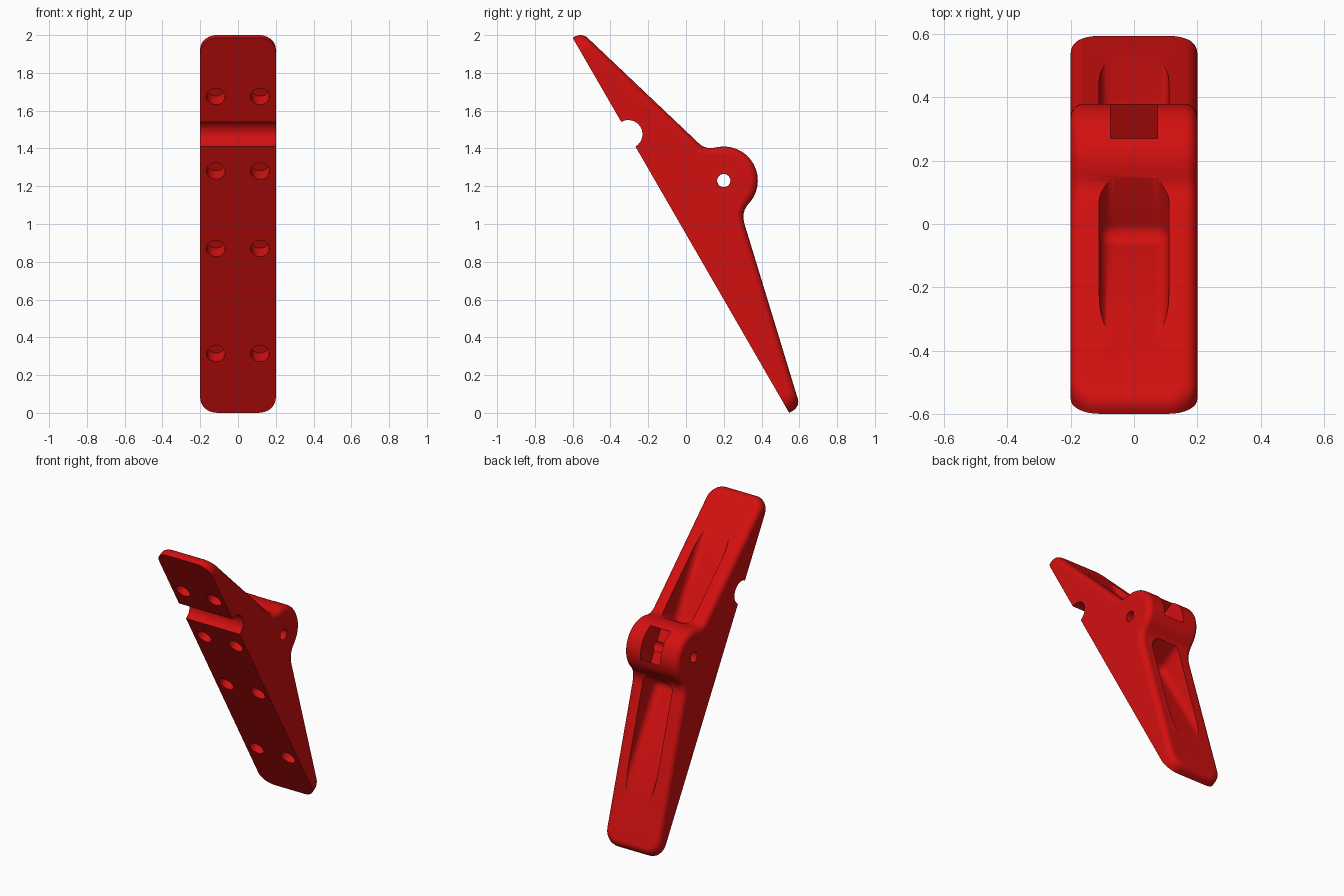
import bpy, bmesh, math
from mathutils import Matrix, Vector

if "Cube" in bpy.data.objects:
    bpy.data.objects.remove(bpy.data.objects["Cube"])

# Local frame: x = width, y = out of the mounting plate, z = along the plate, origin on the pin axis
TILT = Matrix.Translation((0, 0.2, 1.23)) @ Matrix.Rotation(math.radians(30), 4, 'X')
PLATE, HUB_R, W = -0.315, 0.18, 0.2

red = bpy.data.materials.new("red")
red.diffuse_color = (0.65, 0.005, 0.005, 1)
red.use_nodes = True
red.node_tree.nodes["Principled BSDF"].inputs["Base Color"].default_value = red.diffuse_color


def arc(cy, cz, r, a0, a1, n):
    return [(cy + r * math.cos(math.radians(a0 + (a1 - a0) * i / n)),
             cz + r * math.sin(math.radians(a0 + (a1 - a0) * i / n))) for i in range(n + 1)]


def blend(a, b, c, n=6):
    a, b, c = Vector(a), Vector(b), Vector(c)
    return [tuple(a * (1 - t) ** 2 + b * 2 * t * (1 - t) + c * t * t)
            for t in (i / n for i in range(n + 1))]


def make(name, bm):
    bmesh.ops.recalc_face_normals(bm, faces=bm.faces)
    me = bpy.data.meshes.new(name)
    bm.to_mesh(me)
    bm.free()
    ob = bpy.data.objects.new(name, me)
    bpy.context.collection.objects.link(ob)
    return ob


def box(lo, hi, bevel=0):
    bm = bmesh.new()
    bmesh.ops.create_cube(bm, size=1)
    for v in bm.verts:
        v.co = [(l + h) / 2 + c * (h - l) for l, h, c in zip(lo, hi, v.co)]
    if bevel:
        bmesh.ops.bevel(bm, geom=bm.edges[:], offset=bevel, segments=6,
                        profile=0.5, affect='EDGES')
    return make("cutter", bm)


def rod(r, depth, matrix):
    bm = bmesh.new()
    bmesh.ops.create_cone(bm, cap_ends=True, segments=32, radius1=r, radius2=r,
                          depth=depth, matrix=matrix)
    return make("cutter", bm)


# Side profile: back outline from upper end to lower end, then plate with its half-round notch
a = math.degrees(math.atan2(0.172, 0.053))
back = [(-0.258, 1.054)]
back += blend((-0.015, 0.234), (-0.002, 0.189), (0.053, 0.172))
back += arc(0, 0, HUB_R, a, -a, 28)[1:-1]
back += blend((0.053, -0.172), (-0.005, -0.19), (-0.02, -0.254))
back += [(-0.248, -1.238)]
front = [(PLATE, -1.238)] + arc(PLATE, 0.465, 0.075, -90, 90, 16) + [(PLATE, 1.054)]
profile = back + front

bm = bmesh.new()
left = [bm.verts.new((-W, y, z)) for y, z in profile]
right = [bm.verts.new((W, y, z)) for y, z in profile]
bm.faces.new(left)
bm.faces.new(right[::-1])
n = len(profile)
for i in range(n):
    j = (i + 1) % n
    f = bm.faces.new((left[i], right[i], right[j], left[j]))
    f.material_index = 1 if i < len(back) - 1 else 0
bmesh.ops.recalc_face_normals(bm, faces=bm.faces)

# Round the four plan corners, then soften the whole back rim
i0, i1 = 0, len(back) - 1
pairs = [(s[i], s[j]) for s in (left, right) for i, j in ((0, n - 1), (i1, i1 + 1))]
bmesh.ops.bevel(bm, geom=[bm.edges.get(p) for p in pairs], offset=0.09, segments=8,
                profile=0.5, affect='EDGES', clamp_overlap=False)
rim = [e for e in bm.edges if len(e.link_faces) == 2
       and e.link_faces[0].material_index != e.link_faces[1].material_index]
bmesh.ops.bevel(bm, geom=rim, offset=0.04, segments=5, profile=0.5,
                affect='EDGES', clamp_overlap=False)
for f in bm.faces:
    f.material_index = 0
bracket = make("hinge_bracket", bm)
bracket.data.materials.append(red)

# Cutters: pockets above and below the hub, hub slot, pin hole, blind screw holes
cutters = [box((-0.11, -0.18, 0.178), (0.11, 0.35, 1.15), 0.05),
           box((-0.11, -0.18, -1.3), (0.11, 0.35, -0.19), 0.05),
           box((-0.075, 0.018, -0.108), (0.075, 0.3, 0.108)),
           rod(0.035, 1, Matrix.Rotation(math.pi / 2, 4, 'Y'))]
for z in (1.675, 1.28, 0.87, 0.315):
    t = (z - 1.23 - 0.5 * PLATE) / math.cos(math.radians(30))
    for x in (-0.117, 0.117):
        cutters.append(rod(0.05, 0.18, Matrix.Translation((x, PLATE, t))
                           @ Matrix.Rotation(math.pi / 2, 4, 'X')))

bpy.context.view_layer.objects.active = bracket
bracket.select_set(True)
for c in cutters:
    c.hide_render = True
    m = bracket.modifiers.new("cut", 'BOOLEAN')
    m.operation, m.solver, m.object = 'DIFFERENCE', 'EXACT', c
    bpy.ops.object.modifier_apply(modifier=m.name)
    bpy.data.objects.remove(c)

# Tilt into place and shade
bracket.data.transform(TILT)
bpy.ops.object.shade_smooth_by_angle(angle=math.radians(35))
wn = bracket.modifiers.new("even_normals", 'WEIGHTED_NORMAL')
wn.keep_sharp = True
